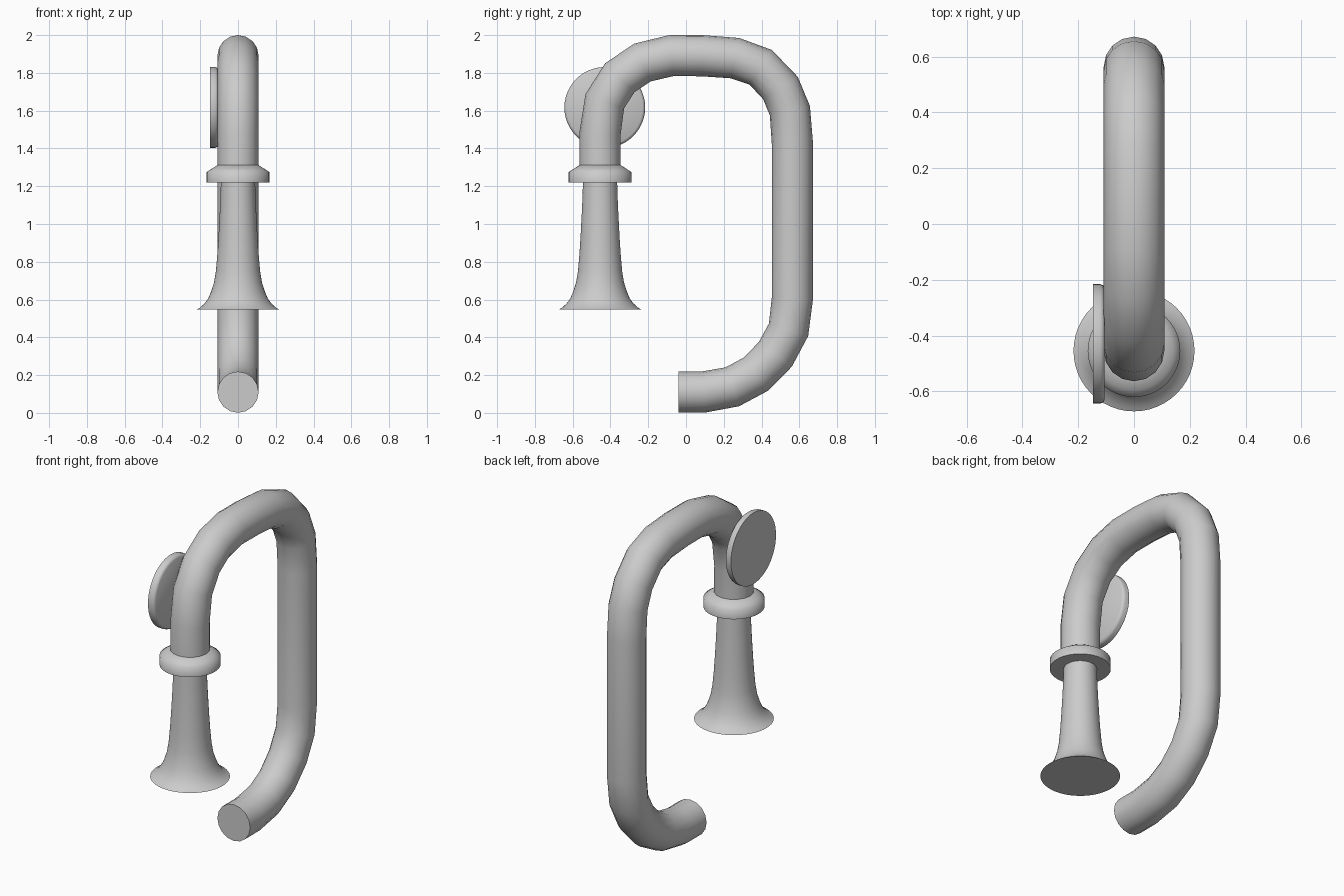
import bpy
import bmesh
import math
from mathutils import Matrix

if "Cube" in bpy.data.objects:
    bpy.data.objects.remove(bpy.data.objects["Cube"], do_unlink=True)

grey = bpy.data.materials.new("light_grey")
grey.use_nodes = True
colour = (0.6, 0.6, 0.6, 1)
grey.diffuse_color = colour
grey.node_tree.nodes["Principled BSDF"].inputs["Base Color"].default_value = colour

HORN_Y = -0.455
TUBE_R = 0.109


def select(obj):
    bpy.ops.object.select_all(action="DESELECT")
    obj.select_set(True)
    bpy.context.view_layer.objects.active = obj


def lathe(name, profile, matrix, angle, steps=48):
    """Closed solid spun around z from (radius, height) points, bottom first."""
    bm = bmesh.new()
    rings = []
    for r, h in profile:
        turn = [2 * math.pi * i / steps for i in range(steps)]
        rings.append([bm.verts.new((r * math.cos(a), r * math.sin(a), h)) for a in turn])
    for low, high in zip(rings, rings[1:]):
        for i in range(steps):
            j = (i + 1) % steps
            bm.faces.new((low[i], low[j], high[j], high[i]))
    bm.faces.new(rings[0][::-1])
    bm.faces.new(rings[-1])
    bm.transform(matrix)
    mesh = bpy.data.meshes.new(name)
    bm.to_mesh(mesh)
    bm.free()
    mesh.materials.append(grey)
    obj = bpy.data.objects.new(name, mesh)
    bpy.context.collection.objects.link(obj)
    select(obj)
    bpy.ops.object.shade_smooth_by_angle(angle=math.radians(angle))
    return obj


# Bent tube: centreline in the side plane, as (y, z)
path = [(HORN_Y, 1.24), (HORN_Y, 1.48), (-0.43, 1.65), (-0.35, 1.775), (-0.23, 1.855),
        (-0.08, 1.891), (0.085, 1.891), (0.26, 1.878), (0.395, 1.83), (0.5, 1.72),
        (0.55, 1.6), (0.563, 1.43), (0.563, 0.605), (0.543, 0.44), (0.473, 0.31),
        (0.37, 0.205), (0.245, 0.138), (0.09, 0.11), (0, 0.11), (-0.04, 0.11)]
curve = bpy.data.curves.new("bent_tube", "CURVE")
curve.dimensions = "3D"
curve.bevel_depth = TUBE_R
curve.bevel_resolution = 6
curve.use_fill_caps = True
spline = curve.splines.new("POLY")
spline.points.add(len(path) - 1)
for point, (y, z) in zip(spline.points, path):
    point.co = (0, y, z, 1)
curve.materials.append(grey)
tube = bpy.data.objects.new("bent_tube", curve)
bpy.context.collection.objects.link(tube)
select(tube)
bpy.ops.object.convert(target="MESH")
bpy.ops.object.shade_smooth_by_angle(angle=math.radians(50))

# Flared horn and the collar that joins it to the tube
column = Matrix.Translation((0, HORN_Y, 0))
lathe("flared_horn",
      [(0.217, 0.548), (0.2, 0.558), (0.178, 0.578), (0.158, 0.605), (0.143, 0.64),
       (0.127, 0.69), (0.117, 0.75), (0.11, 0.83), (0.104, 0.92), (0.098, 1.03),
       (0.093, 1.14), (0.09, 1.24)], column, 40)
lathe("collar", [(0.166, 1.22), (0.166, 1.275), (0.14, 1.292), (0.109, 1.312)], column, 62)

# Round plate on the side of the tube
side = Matrix.Translation((-0.105, -0.43, 1.617)) @ Matrix.Rotation(-math.pi / 2, 4, "Y")
lathe("round_plate", [(0.2, 0), (0.21, 0.006), (0.214, 0.016), (0.214, 0.042)], side, 50)
